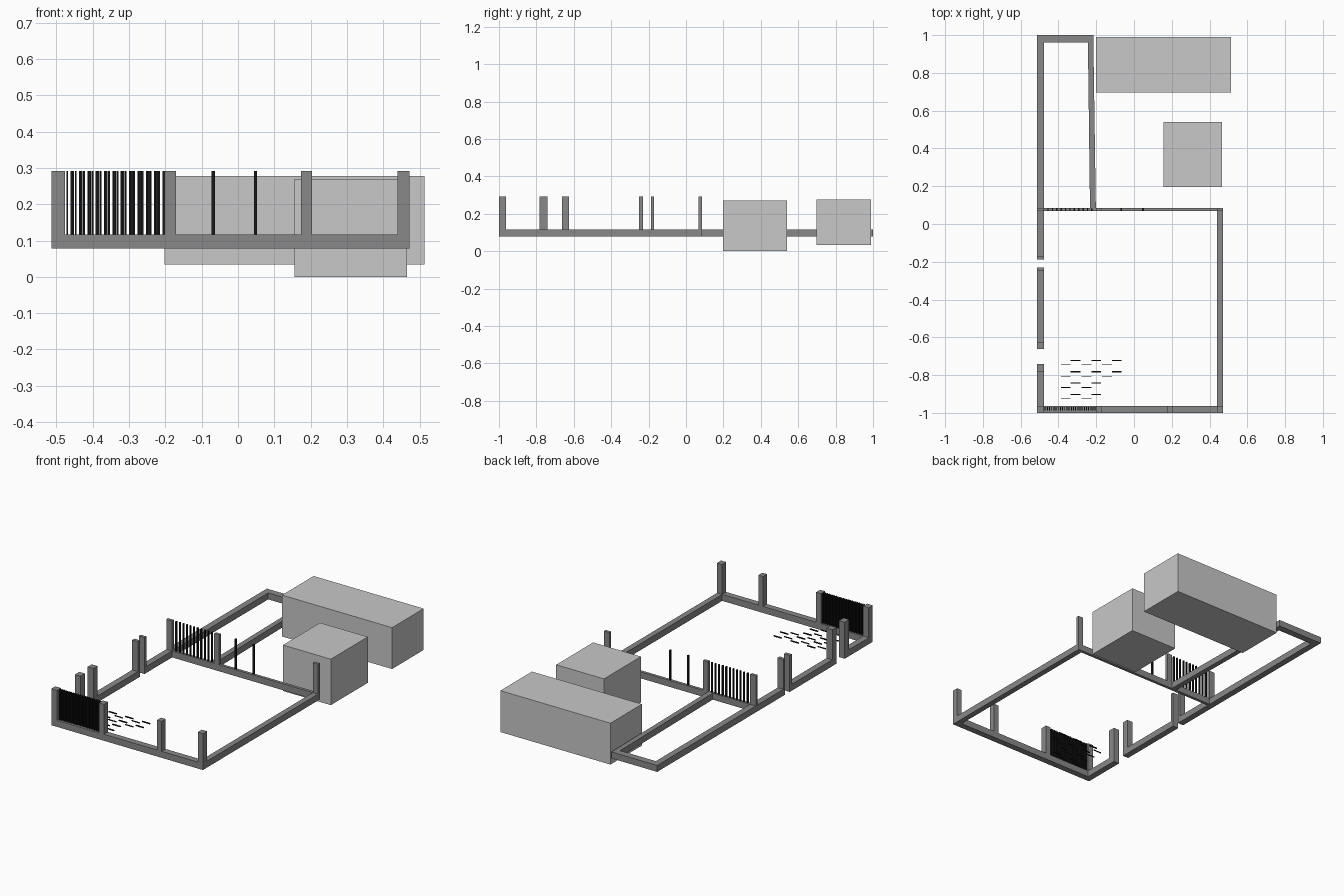
import bpy, bmesh

if "Cube" in bpy.data.objects:
    bpy.data.objects.remove(bpy.data.objects["Cube"])


def material(name, v):
    m = bpy.data.materials.new(name)
    m.diffuse_color = (v, v, v, 1)
    m.use_nodes = True
    m.node_tree.nodes["Principled BSDF"].inputs["Base Color"].default_value = m.diffuse_color
    return m


stone = material("dark grey stone", 0.25)
pale = material("light grey block", 0.58)
iron = material("black iron", 0.01)


def prism(name, pts, z0, z1, mat):
    """Extrude a plan outline from z0 to z1."""
    bm = bmesh.new()
    f = bm.faces.new([bm.verts.new((x, y, z0)) for x, y in pts])
    ext = bmesh.ops.extrude_face_region(bm, geom=[f])
    for v in ext["geom"]:
        if isinstance(v, bmesh.types.BMVert):
            v.co.z = z1
    bmesh.ops.recalc_face_normals(bm, faces=bm.faces[:])
    me = bpy.data.meshes.new(name)
    bm.to_mesh(me)
    bm.free()
    me.materials.append(mat)
    ob = bpy.data.objects.new(name, me)
    bpy.context.collection.objects.link(ob)


def box(name, x0, x1, y0, y1, z0, z1, mat):
    prism(name, [(x0, y0), (x1, y0), (x1, y1), (x0, y1)], z0, z1, mat)


Z0, Z1, ZT = 0.078, 0.116, 0.292      # curb bottom, curb top, post top
L0, L1 = -0.513, -0.476               # left wall
R0, R1 = 0.439, 0.472                 # right wall
F0, F1 = -1.0, -0.963                 # front wall
B0, B1 = 0.068, 0.085                 # back wall

# low walls of the yard, with two openings on the left
box("front_wall", L0, R1, F0, F1, Z0, Z1, stone)
box("right_wall", R0, R1, F1, B0, Z0, Z1, stone)
box("back_wall", L0, R1, B0, B1, Z0, Z1, stone)
for y0, y1 in ((F1, -0.74), (-0.662, -0.23), (-0.188, B0)):
    box("left_wall", L0, L1, y0, y1, Z0, Z1, stone)

# narrow rear annex
box("annex_left_wall", L0, L1, B1, 0.96, Z0, Z1, stone)
box("annex_back_wall", L0, -0.215, 0.96, 1.0, Z0, Z1, stone)
prism("annex_right_wall", [(-0.233, B1), (-0.202, B1), (-0.215, 0.96), (-0.244, 0.96)],
      Z0, Z1, stone)

# posts
for x0, x1 in ((L0, L1), (-0.202, -0.171), (0.174, 0.204), (R0, R1)):
    box("front_post", x0, x1, F0, F1, Z1, ZT, stone)
for y0, y1 in ((-0.782, -0.74), (-0.662, -0.625), (-0.25, -0.23), (-0.188, -0.17)):
    box("gate_post", L0, L1, y0, y1, Z1, ZT, stone)
for x0, x1 in ((L0, L1), (-0.202, -0.171), (R0, R1)):
    box("back_post", x0, x1, B0, B1, Z1, ZT, stone)

# railings
for i in range(24):
    x = -0.470 + i * 0.0115
    box("front_railing", x - 0.0025, x + 0.0025, -0.988, -0.97, Z1, ZT, iron)
for i in range(11):
    x = -0.455 + i * 0.0232
    box("back_railing", x - 0.0035, x + 0.0035, 0.072, 0.082, Z1, ZT, iron)
for x in (-0.068, 0.048):
    box("back_rod", x - 0.0045, x + 0.0045, 0.072, 0.082, Z1, ZT, iron)

# small floor slats in staggered rows
for r in range(4):
    y = -0.722 - r * 0.06
    for c in range(3 if r < 2 else 2):
        x = -0.335 + c * 0.109
        box("floor_slat", x, x + 0.052, y - 0.003, y + 0.003, 0.097, 0.103, iron)
        box("floor_slat", x - 0.052, x, y - 0.025, y - 0.022, 0.097, 0.103, iron)

# plain neighbouring blocks
box("large_block", -0.202, 0.513, 0.697, 0.99, 0.034, 0.277, pale)
box("small_block", 0.155, 0.465, 0.197, 0.54, 0.0, 0.27, pale)
